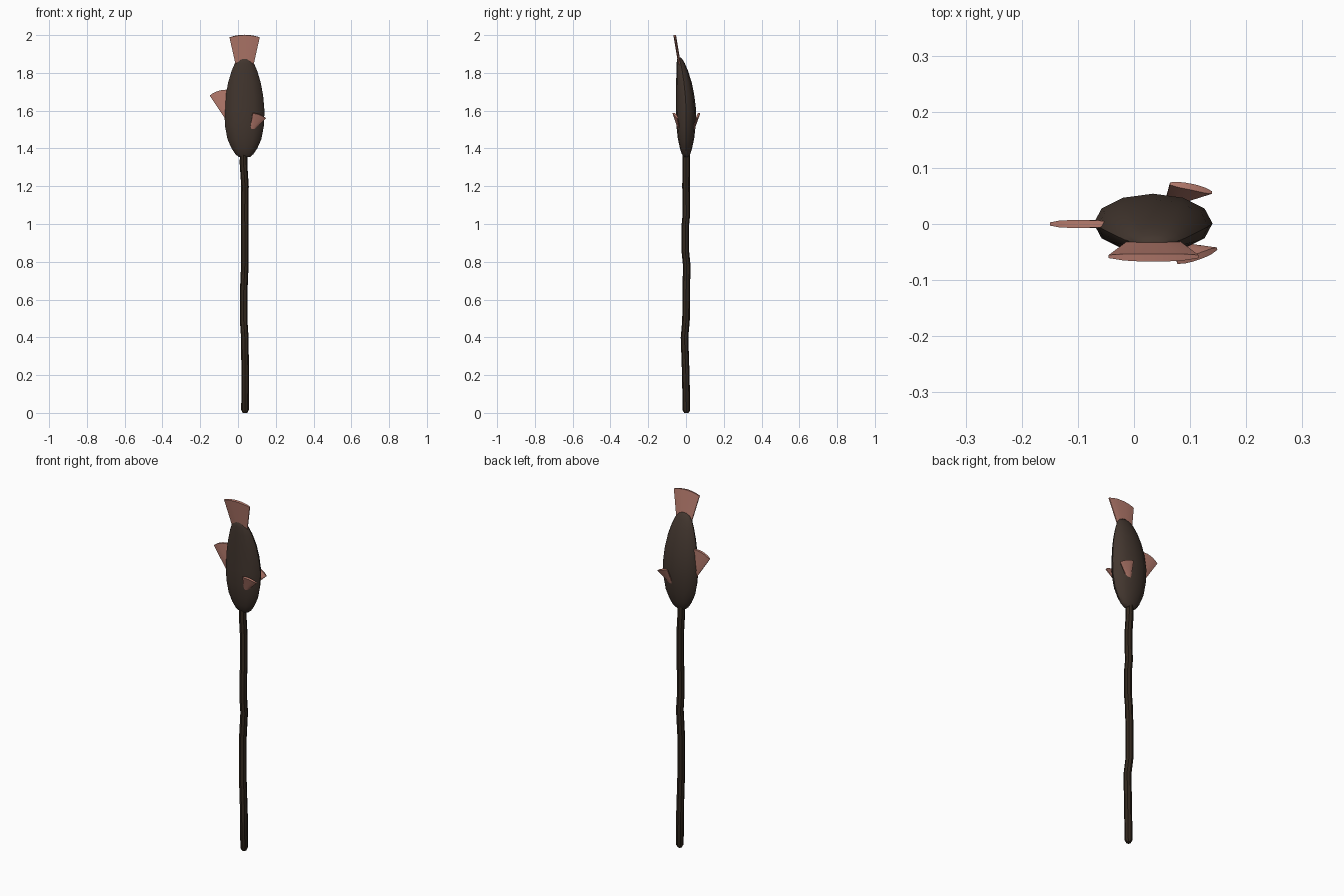
import bpy, bmesh, math
from mathutils import Vector

if "Cube" in bpy.data.objects:
    bpy.data.objects.remove(bpy.data.objects["Cube"])


def material(name, rgb):
    m = bpy.data.materials.new(name)
    m.diffuse_color = (*rgb, 1)
    m.use_nodes = True
    m.node_tree.nodes["Principled BSDF"].inputs["Base Color"].default_value = m.diffuse_color
    return m


WOOD = material("dark_wood", (0.032, 0.021, 0.013))
SKIN = material("fish_skin", (0.055, 0.037, 0.028))
FIN = material("fin_pink", (0.47, 0.2, 0.155))


def finish(name, bm, mat, angle):
    bmesh.ops.recalc_face_normals(bm, faces=bm.faces)
    me = bpy.data.meshes.new(name)
    bm.to_mesh(me)
    bm.free()
    ob = bpy.data.objects.new(name, me)
    bpy.context.collection.objects.link(ob)
    me.materials.append(mat)
    bpy.ops.object.select_all(action='DESELECT')
    ob.select_set(True)
    bpy.context.view_layer.objects.active = ob
    bpy.ops.object.shade_smooth_by_angle(angle=math.radians(angle))
    return ob


def loft(name, sections, sides, mat, angle):
    """Skin elliptical sections (x, y, z, half width, half depth)."""
    bm = bmesh.new()
    rings = []
    for x, y, z, rx, ry in sections:
        rings.append([bm.verts.new((x + rx * math.cos(math.tau * i / sides),
                                    y + ry * math.sin(math.tau * i / sides), z))
                      for i in range(sides)])
    for a, b in zip(rings, rings[1:]):
        for i in range(sides):
            j = (i + 1) % sides
            bm.faces.new((a[i], a[j], b[j], b[i]))
    bm.faces.new(rings[0])
    bm.faces.new(rings[-1])
    return finish(name, bm, mat, angle)


def fin(name, base_a, base_b, tip_a, tip_b, bulge, thick, n=6, rows=4):
    """Fan-shaped fin: narrow base edge, wide arched tip, lens cross-section."""
    ba, bb, ta, tb = map(Vector, (base_a, base_b, tip_a, tip_b))
    out = ((ta + tb) - (ba + bb)).normalized()
    nrm = out.cross(tb - ta).normalized()
    bm = bmesh.new()
    sheets = []
    for side in (1, -1):
        grid = []
        for r in range(rows + 1):
            v = r / rows
            row = []
            for i in range(n + 1):
                u = i / n
                arch = 1 - (2 * u - 1) ** 2
                p = ba.lerp(bb, u).lerp(ta.lerp(tb, u), v) + out * bulge * arch * v
                half = thick / 2 * (0.4 + 0.6 * math.sqrt(arch))
                row.append(bm.verts.new(p + nrm * side * half))
            grid.append(row)
        for r in range(rows):
            for i in range(n):
                bm.faces.new((grid[r][i], grid[r][i + 1], grid[r + 1][i + 1], grid[r + 1][i]))
        sheets.append(grid)
    # close the rim between both sheets
    rims = [g[0] + [row[-1] for row in g[1:]] + g[-1][-2::-1] + [row[0] for row in g[-2:0:-1]]
            for g in sheets]
    f, b = rims
    for i in range(len(f)):
        j = (i + 1) % len(f)
        bm.faces.new((f[i], f[j], b[j], b[i]))
    return finish(name, bm, FIN, 40)


# crooked stick
R = 0.02
path = [(0.037, 0.002, 0.0, 0.012), (0.037, 0.002, 0.015, R), (0.038, -0.001, 0.2, R),
        (0.036, -0.008, 0.4, R), (0.03, 0.0, 0.49, R), (0.03, 0.001, 0.64, R),
        (0.036, 0.004, 0.78, R), (0.036, -0.004, 0.86, R), (0.036, -0.003, 1.0, R),
        (0.035, 0.002, 1.05, R), (0.037, 0.0, 1.2, R), (0.029, 0.001, 1.32, R),
        (0.03, 0.001, 1.4, R)]
loft("stick", [(x, y, z, r, r) for x, y, z, r in path], 8, WOOD, 35)

# fish body, nose down, tail bending to the front
body = [(0.0, 1.355, 0.03, 0.012), (0.0, 1.37, 0.048, 0.022), (0.0, 1.40, 0.068, 0.032),
        (0.0, 1.45, 0.090, 0.043), (0.0, 1.52, 0.103, 0.051), (0.001, 1.60, 0.106, 0.053),
        (-0.004, 1.68, 0.099, 0.048), (-0.011, 1.75, 0.086, 0.041),
        (-0.020, 1.81, 0.068, 0.031), (-0.028, 1.85, 0.051, 0.022),
        (-0.033, 1.872, 0.034, 0.014), (-0.035, 1.882, 0.014, 0.006)]
loft("fish_body", [(0.034, y, z, rx, ry) for y, z, rx, ry in body], 12, SKIN, 50)

# fins
fin("tail_fin", (-0.005, -0.028, 1.81), (0.075, -0.028, 1.81),
    (-0.045, -0.058, 1.988), (0.115, -0.058, 1.988), 0.013, 0.014)
fin("back_fin", (-0.03, 0.0, 1.58), (-0.03, 0.0, 1.50),
    (-0.04, 0.0, 1.71), (-0.15, 0.0, 1.68), 0.012, 0.014)
fin("front_side_fin", (0.065, -0.040, 1.505), (0.09, -0.036, 1.505),
    (0.077, -0.069, 1.587), (0.148, -0.044, 1.56), 0.006, 0.012)
fin("rear_side_fin", (0.056, 0.042, 1.505), (0.082, 0.038, 1.505),
    (0.064, 0.072, 1.587), (0.139, 0.056, 1.56), 0.006, 0.012)
